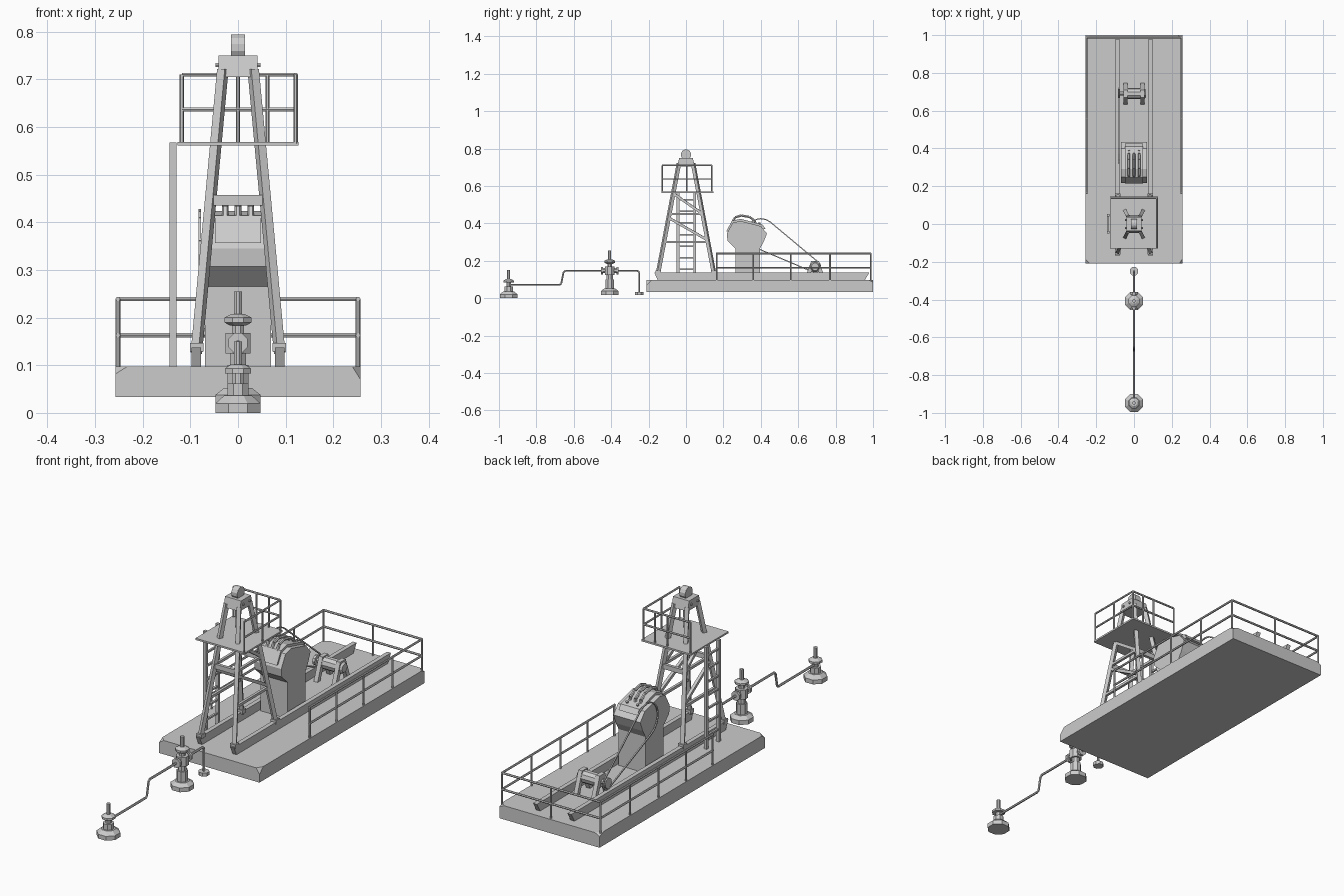
import bpy, bmesh, math
from mathutils import Vector, Matrix

if "Cube" in bpy.data.objects:
    bpy.data.objects.remove(bpy.data.objects["Cube"])


def finish(name, bm):
    bmesh.ops.recalc_face_normals(bm, faces=bm.faces[:])
    me = bpy.data.meshes.new(name)
    bm.to_mesh(me)
    bm.free()
    ob = bpy.data.objects.new(name, me)
    bpy.context.collection.objects.link(ob)
    return ob


def add_box(bm, lo, hi):
    lo, hi = Vector(lo), Vector(hi)
    m = Matrix.Translation((lo + hi) / 2) @ Matrix.Diagonal((*(hi - lo), 1))
    bmesh.ops.create_cube(bm, size=1, matrix=m)


def add_rod(bm, a, b, r, sides=6, r2=None):
    a, b = Vector(a), Vector(b)
    d = b - a
    m = Matrix.Translation((a + b) / 2) @ d.to_track_quat('Z', 'Y').to_matrix().to_4x4()
    m = m @ Matrix.Rotation(math.pi / sides, 4, 'Z')
    bmesh.ops.create_cone(bm, cap_ends=True, segments=sides, radius1=r,
                          radius2=r if r2 is None else r2, depth=d.length, matrix=m)


def add_beam(bm, a, b, w):
    add_rod(bm, a, b, w / math.sqrt(2), 4)


def add_path(bm, pts, r, sides=6):
    for a, b in zip(pts, pts[1:]):
        add_rod(bm, a, b, r, sides)


def add_profile(bm, pts, x0, x1):
    """Extrude a (y, z) outline along x."""
    rings = [[bm.verts.new((x, y, z)) for y, z in pts] for x in (x0, x1)]
    n = len(pts)
    for ring in rings:
        bm.faces.new(ring)
    for i in range(n):
        j = (i + 1) % n
        bm.faces.new((rings[0][i], rings[0][j], rings[1][j], rings[1][i]))


# Concrete base slab with chipped upper edges
bm = bmesh.new()
add_box(bm, (-.257, -.21, .033), (.257, 1, .097))
chips = [((-.257, -.21, .082), (-1, -1, 1.6)), ((.257, -.21, .07), (1.6, -1, 1)),
         ((.257, 1, .085), (1, 1, 2)), ((-.257, 1, .085), (-1, .8, 2))]
for co, no in chips:
    bmesh.ops.bisect_plane(bm, geom=bm.verts[:] + bm.edges[:] + bm.faces[:],
                           plane_co=co, plane_no=no, clear_outer=True)
    bmesh.ops.holes_fill(bm, edges=[e for e in bm.edges if e.is_boundary])
finish("base_slab", bm)

# Skid rails with undercut ends
bm = bmesh.new()
for s in (-1, 1):
    add_profile(bm, [(-.15, .095), (.955, .095), (.98, .137), (-.17, .137)],
                s * .088 - .01, s * .088 + .01)
finish("skid_rails", bm)

# Guard rail around the rear of the slab
bm = bmesh.new()
for s in (-1, 1):
    for y in (.165, .36, .56, .77, .987):
        add_rod(bm, (s * .252, y, .095), (s * .252, y, .24), .005)
for z in (.163, .239):
    add_path(bm, [(-.252, .16, z), (-.252, .987, z), (.252, .987, z), (.252, .16, z)], .005)
add_rod(bm, (0, .987, .095), (0, .987, .24), .005)
finish("deck_guard_rail", bm)


# Tower: tapering legs and braces
def leg(sx, sy, z):
    t = (z - .13) / (.72 - .13)
    return (sx * (.087 - .055 * t), sy * (.15 - .112 * t), z)


bm = bmesh.new()
for sx in (-1, 1):
    for sy in (-1, 1):
        add_beam(bm, leg(sx, sy, .125), leg(sx, sy, .72), .018)
        x, y, z = leg(sx, sy, .137)
        add_box(bm, (x - .014, y - .014, z - .008), (x + .014, y + .014, z + .01))
    for z in (.3, .45):
        add_beam(bm, leg(sx, -1, z), leg(sx, 1, z), .012)
    for z0, z1 in ((.43, .31), (.56, .45), (.29, .15)):
        if z0 > .3:
            add_beam(bm, leg(sx, -1, z0), leg(sx, 1, z1), .014)
for sy in (-1, 1):
    a, b = leg(-1, sy, .446), leg(1, sy, .446)
    add_box(bm, (a[0], a[1] - .007, .435), (b[0], b[1] + .007, .457))
finish("tower_frame", bm)

# Tower crown and sheave
bm = bmesh.new()
add_profile(bm, [(-.047, .705), (.047, .705), (.036, .75), (-.036, .75)], -.041, .041)
for y in (-.022, .022):
    add_rod(bm, (-.047, y, .73), (.047, y, .73), .005)
finish("tower_crown", bm)
bm = bmesh.new()
add_rod(bm, (-.015, 0, .767), (.015, 0, .767), .028, 12)
finish("crown_sheave", bm)

# Platform, its railing (back and right sides) and ladder
bm = bmesh.new()
add_box(bm, (-.127, -.13, .561), (.127, .146, .569))
finish("tower_platform", bm)
bm = bmesh.new()
for x, y in ((-.118, .137), (0, .137), (.121, .137), (.121, .005), (.121, -.127)):
    add_rod(bm, (x, y, .565), (x, y, .71), .0045)
add_rod(bm, (.062, .137, .565), (.062, .137, .71), .0045)
for z in (.637, .71):
    add_path(bm, [(-.118, .137, z), (.121, .137, z), (.121, -.127, z)], .0045)
finish("platform_railing", bm)
bm = bmesh.new()
for y in (-.043, .047):
    add_box(bm, (-.144, y - .007, .095), (-.129, y + .007, .568))
for i in range(7):
    z = .15 + i * .062
    add_box(bm, (-.141, -.043, z), (-.132, .047, z + .008))
finish("ladder", bm)

# Gear housing: pedestal, faceted head, cap and hoses
bm = bmesh.new()
add_box(bm, (-.069, .265, .095), (.069, .395, .28))
add_profile(bm, [(.265, .265), (.395, .265), (.415, .3), (.433, .345), (.40, .385), (.29, .413),
                 (.25, .403), (.218, .345), (.222, .307)], -.069, .069)
finish("gear_housing", bm)
bm = bmesh.new()
add_profile(bm, [(.215, .357), (.246, .414), (.292, .424), (.41, .393), (.425, .37), (.3, .36)],
            -.048, .048)
finish("housing_cap", bm)
bm = bmesh.new()
for x in (-.027, 0, .027):
    add_path(bm, [(x, .248, .405), (x, .262, .432), (x, .295, .442), (x, .34, .434),
                  (x, .368, .414), (x, .372, .395)], .007)
for x in (-.027, .027):
    add_rod(bm, (x, .39, .39), (x, .394, .405), .006)
finish("housing_hoses", bm)

# Drive belt wrapped round a large and a small pulley
bm = bmesh.new()
(cy, cz, R), (my, mz, r) = (.40, .345, .08), (.69, .168, .03)
base = math.atan2(mz - cz, my - cy)
off = math.acos((R - r) / math.hypot(my - cy, mz - cz))
loop = []
for c, rad, a0, a1 in (((cy, cz), R, base + off, base + 2 * math.pi - off),
                       ((my, mz), r, base - off, base + off)):
    for i in range(11):
        a = a0 + (a1 - a0) * i / 10
        loop.append((-.08, c[0] + rad * math.cos(a), c[1] + rad * math.sin(a)))
add_path(bm, loop + loop[:1], .004, 4)
finish("drive_belt", bm)

# Motor on A-shaped stands
bm = bmesh.new()
add_rod(bm, (-.05, .69, .168), (.05, .69, .168), .029, 10)
add_rod(bm, (.05, .69, .168), (.064, .69, .168), .029, 10, .02)
add_rod(bm, (-.086, .69, .168), (-.05, .69, .168), .011, 8)
add_rod(bm, (-.086, .69, .168), (-.074, .69, .168), .024, 10)
finish("motor", bm)
bm = bmesh.new()
for x in (-.045, .045):
    add_profile(bm, [(.632, .095), (.652, .095), (.68, .165), (.70, .165), (.728, .095),
                     (.748, .095), (.71, .2), (.67, .2)], x - .01, x + .01)
finish("motor_stand", bm)


# Valve assemblies: stacks of octagonal sections (radius low, radius high, z low, z high)
def stack(name, y, parts):
    bm = bmesh.new()
    for r0, r1, z0, z1 in parts:
        add_rod(bm, (0, y, z0), (0, y, z1), r0, 8, r1)
    return finish(name, bm)


stack("front_valve", -.948, [(.051, .051, 0, .02), (.051, .032, .02, .036), (.024, .024, .036, .062),
      (.013, .013, .06, .085), (.03, .03, .083, .093), (.03, .016, .093, .102),
      (.009, .009, .1, .15)])
stack("middle_valve", -.408, [(.051, .051, .018, .038), (.051, .032, .038, .052),
      (.024, .024, .05, .1), (.018, .018, .1, .13), (.028, .028, .125, .168), (.014, .014, .165, .19),
      (.018, .031, .183, .19), (.031, .031, .19, .2), (.031, .014, .2, .208),
      (.009, .009, .2, .255)])
stack("pipe_outlet", -.25, [(.024, .024, .018, .034)])

# Side flanges of the middle valve
bm = bmesh.new()
add_rod(bm, (0, -.45, .147), (0, -.366, .147), .014, 8)
for y in (-.455, -.372):
    add_rod(bm, (0, y, .147), (0, y + .011, .147), .022, 8)
finish("valve_flanges", bm)

# Flow line linking the valves
bm = bmesh.new()
pts = [(-.948, .072), (-.675, .072), (-.667, .078), (-.655, .138), (-.645, .147),
       (-.26, .147), (-.25, .138), (-.25, .03)]
add_path(bm, [(0, y, z) for y, z in pts], .0055)
finish("flow_pipe", bm)
